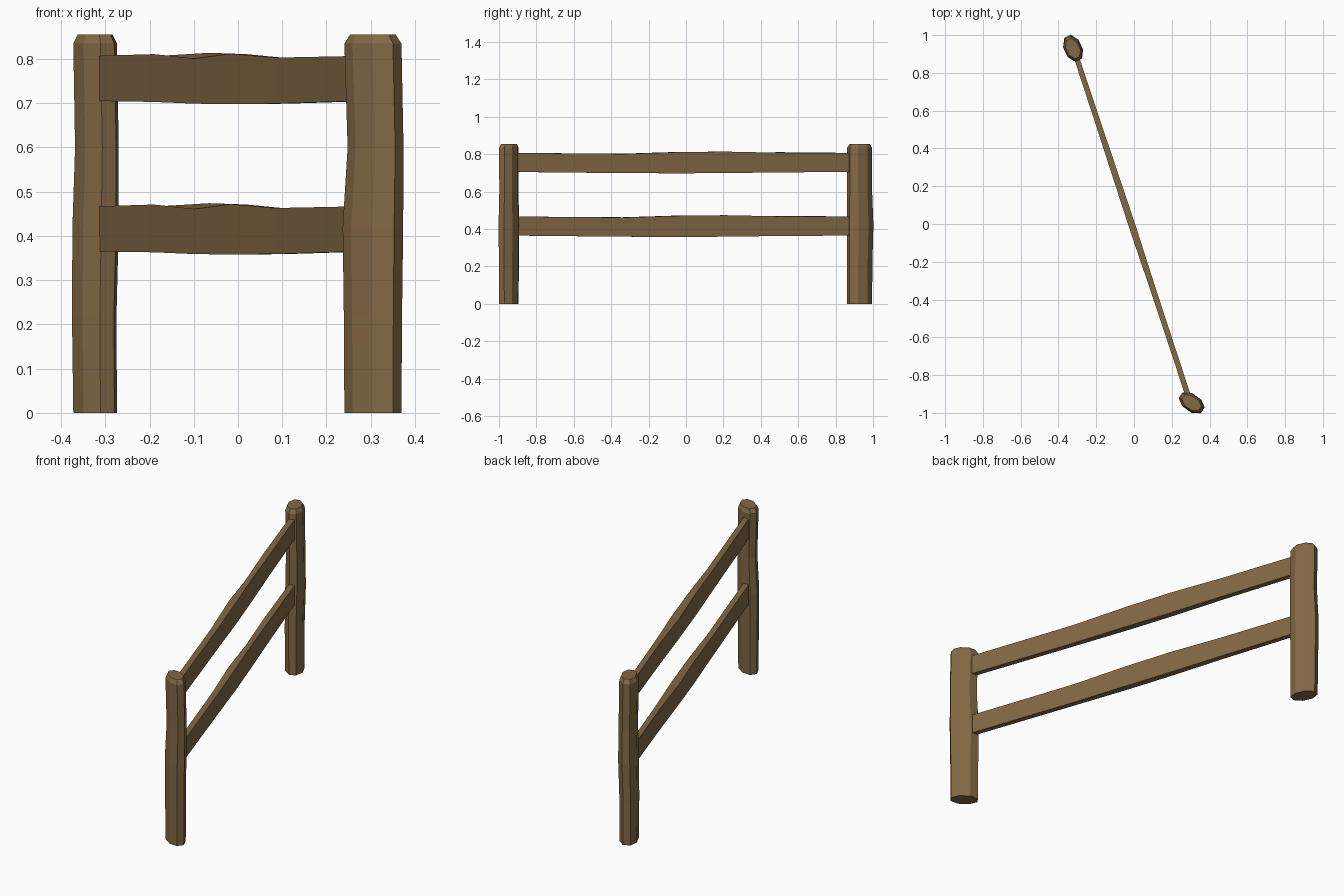
import bpy, bmesh, math
from mathutils import Vector

if "Cube" in bpy.data.objects:
    bpy.data.objects.remove(bpy.data.objects["Cube"])

wood = bpy.data.materials.new("weathered_wood")
wood.diffuse_color = (0.23, 0.14, 0.06, 1)
wood.use_nodes = True
wood.node_tree.nodes["Principled BSDF"].inputs["Base Color"].default_value = wood.diffuse_color


def loft(name, rings):
    """Skin a list of equal-sized vertex rings and cap both ends."""
    bm = bmesh.new()
    loops = [[bm.verts.new(p) for p in ring] for ring in rings]
    n = len(loops[0])
    for lo, hi in zip(loops, loops[1:]):
        for i in range(n):
            j = (i + 1) % n
            bm.faces.new((lo[i], lo[j], hi[j], hi[i]))
    bm.faces.new(loops[0][::-1])
    bm.faces.new(loops[-1])
    bmesh.ops.recalc_face_normals(bm, faces=bm.faces)
    mesh = bpy.data.meshes.new(name)
    bm.to_mesh(mesh)
    bm.free()
    mesh.materials.append(wood)
    obj = bpy.data.objects.new(name, mesh)
    bpy.context.collection.objects.link(obj)
    return obj


def post(name, cx, cy, a, b, turn, levels):
    """Hewn eight-sided post; levels are (z, dx, dy, scale)."""
    t = math.radians(turn)
    rings = []
    for z, dx, dy, s in levels:
        ring = []
        for i in range(8):
            w = math.tau * (i + 0.5) / 8
            u, v = 1.05 * a * s * math.cos(w), 1.05 * b * s * math.sin(w)
            ring.append((cx + dx + u * math.cos(t) - v * math.sin(t),
                         cy + dy + u * math.sin(t) + v * math.cos(t), z))
        rings.append(ring)
    loft(name, rings)


# Posts with bevelled tops
post("back_post", -0.323, 0.928, 0.068, 0.043, -65,
     [(0, 0, 0, 1), (0.22, -0.002, 0, 1.02), (0.42, 0.001, 0.003, 1.06),
      (0.6, 0.004, 0, 1), (0.835, 0, 0, 1), (0.855, 0, 0, 0.8)])
post("front_post", 0.305, -0.947, 0.069, 0.042, -35,
     [(0, 0, 0, 1), (0.22, 0, 0, 1.02), (0.42, 0, 0, 1.06),
      (0.6, 0.006, 0, 0.98), (0.835, 0, 0, 1), (0.855, 0, 0, 0.8)])

# Rails: (fraction along, half thickness, top z on -x side, top z on +x side, bottom z)
PROFILE = [(0, 0.014, 0.807, 0.807, 0.705), (0.22, 0.015, 0.811, 0.808, 0.703),
           (0.38, 0.017, 0.801, 0.814, 0.699), (0.52, 0.018, 0.812, 0.811, 0.698),
           (0.68, 0.015, 0.803, 0.802, 0.699), (1, 0.014, 0.807, 0.807, 0.705)]
start, end = Vector((-0.307, 0.89, 0)), Vector((0.287, -0.91, 0))
side = Vector((0.95, 0.313, 0))

for name, drop in (("top_rail", 0), ("lower_rail", 0.34)):
    rings = []
    for f, h, zl, zr, zb in PROFILE:
        c = start.lerp(end, f)
        rings.append([c + side * s * h + Vector((0, 0, z - drop))
                      for s, z in ((-1, zb), (1, zb), (1, zr), (-1, zl))])
    loft(name, rings)
